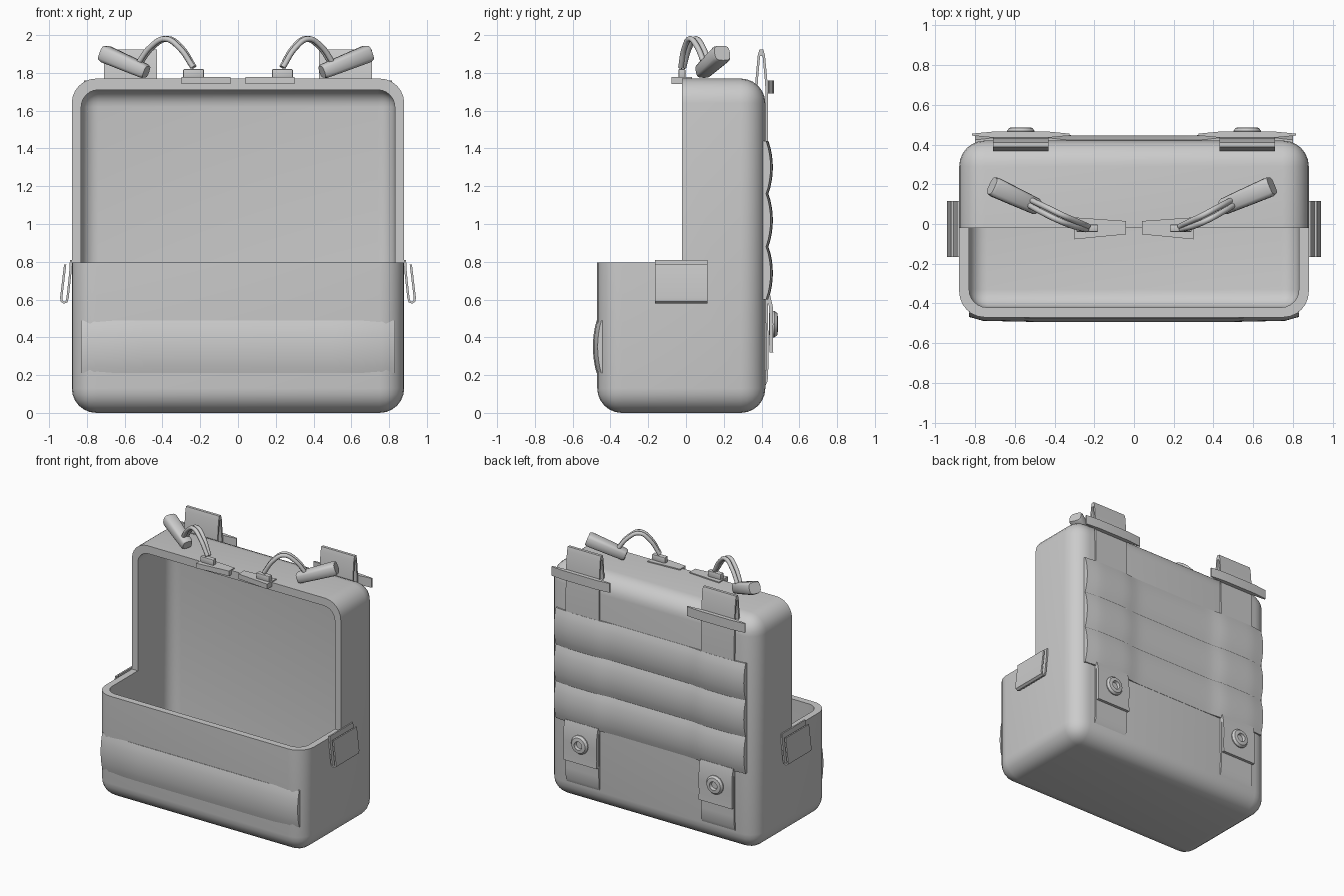
import bpy, bmesh, math
from mathutils import Vector

if "Cube" in bpy.data.objects:
    bpy.data.objects.remove(bpy.data.objects["Cube"])


def finish(name, bm, angle=35):
    bmesh.ops.recalc_face_normals(bm, faces=bm.faces)
    me = bpy.data.meshes.new(name)
    bm.to_mesh(me)
    bm.free()
    ob = bpy.data.objects.new(name, me)
    bpy.context.collection.objects.link(ob)
    smooth(ob, angle)
    return ob


def smooth(ob, angle=35):
    bpy.ops.object.select_all(action='DESELECT')
    ob.select_set(True)
    bpy.context.view_layer.objects.active = ob
    bpy.ops.object.shade_smooth_by_angle(angle=math.radians(angle))


def box(name, lo, hi, bevel=0.0, seg=2):
    bm = bmesh.new()
    bmesh.ops.create_cube(bm, size=1)
    for v in bm.verts:
        v.co = [(a + b) / 2 + c * (b - a) for a, b, c in zip(lo, hi, v.co)]
    if bevel:
        bmesh.ops.bevel(bm, geom=bm.edges[:], offset=bevel, segments=seg,
                        profile=0.5, affect='EDGES')
    return finish(name, bm)


def loft(name, rings, angle=35):
    """Skin a list of closed rings and cap both ends."""
    bm = bmesh.new()
    rs = [[bm.verts.new(p) for p in r] for r in rings]
    n = len(rs[0])
    for a, b in zip(rs, rs[1:]):
        for i in range(n):
            bm.faces.new((a[i], a[(i + 1) % n], b[(i + 1) % n], b[i]))
    bm.faces.new(rs[0])
    bm.faces.new(rs[-1][::-1])
    return finish(name, bm, angle)


def ribbon_outline(path, t):
    """Thicken an open 2D path into a closed outline."""
    left, right = [], []
    for i, p in enumerate(path):
        a, b = Vector(path[max(i - 1, 0)]), Vector(path[min(i + 1, len(path) - 1)])
        d = (b - a).normalized()
        n = Vector((-d.y, d.x)) * t / 2
        left.append(Vector(p) + n)
        right.append(Vector(p) - n)
    return left + right[::-1]


def pad(name, xs, z0, z1, edge, mid, back, shift):
    """Puffed band: arched section in z, swept along x; shift(x) moves it in y."""
    rings = []
    for x in xs:
        ring = []
        for i in range(9):
            u = i / 8
            y = edge + (mid - edge) * math.sin(math.pi * u) ** 0.8 + shift(x)
            ring.append((x, y, z0 + (z1 - z0) * u))
        ring += [(x, back, z1), (x, back, z0)]
        rings.append(ring)
    return loft(name, rings, 40)


# Hollow pouch shell with tall back and low open front
body = box("pouch_body", (-0.88, -0.47, 0), (0.88, 0.42, 1.77), 0.13, 6)
inner = box("cavity_cutter", (-0.83, -0.42, 0.05), (0.83, 0.37, 1.71), 0.09, 6)
front = box("opening_cutter", (-1.2, -1, 0.795), (1.2, -0.02, 2.5))
bpy.context.view_layer.objects.active = body
for cutter in (inner, front):
    m = body.modifiers.new("cut", 'BOOLEAN')
    m.operation = 'DIFFERENCE'
    m.solver = 'EXACT'
    m.object = cutter
    bpy.ops.object.select_all(action='DESELECT')
    bpy.context.view_layer.objects.active = body
    body.select_set(True)
    bpy.ops.object.modifier_apply(modifier=m.name)
    bpy.data.objects.remove(cutter)
smooth(body, 35)

# Front puffed band, bending round the corners at its ends
xs = [-0.83, -0.80, -0.76, -0.5, 0, 0.5, 0.76, 0.80, 0.83]
pad("front_band", xs, 0.21, 0.49, -0.473, -0.493, -0.42,
    lambda x: max(0, abs(x) - 0.74) * 0.28)

# Three padded bands across the back, raised where they cross the straps
xs = [i * 0.8 / 20 for i in range(-20, 21)]
for k in range(3):
    z = 0.60 + 0.28 * k
    pad(f"back_band_{k + 1}", xs, z, z + 0.28, 0.436, 0.460, 0.40,
        lambda x: -0.014 / (1 + math.exp(-(abs(abs(x) - 0.57) - 0.18) * 40)))

# Top view outline of the strap bar: thin ends
bar_outline = [(-0.245, 0.445), (-0.14, 0.435), (0.14, 0.435), (0.245, 0.445),
               (0.245, 0.455), (0.14, 0.465), (-0.14, 0.465), (-0.245, 0.455)]

for s, side in ((-1, "left"), (1, "right")):
    cx = 0.57 * s
    # Vertical back strap with a loop above the pouch
    path = [(0.372, 1.70), (0.374, 1.76), (0.386, 1.89), (0.394, 1.92), (0.404, 1.92),
            (0.412, 1.89), (0.426, 1.74), (0.428, 1.45), (0.428, 0.60),
            (0.430, 0.25), (0.426, 0.17), (0.412, 0.14)]
    o = ribbon_outline(path, 0.013)
    loft(f"back_strap_{side}", [[(cx + d, p.x, p.y) for p in o] for d in (-0.14, 0.14)])

    # Horizontal bar on the strap
    loft(f"strap_bar_{side}", [[(cx + x, y, z) for x, y in bar_outline]
                               for z in (1.69, 1.76)])

    # Snap tab hanging below the bands
    path = [(0.436, 0.62), (0.450, 0.56), (0.452, 0.47), (0.450, 0.38), (0.452, 0.32)]
    o = ribbon_outline(path, 0.02)
    loft(f"snap_tab_{side}", [[(cx + d, p.x, p.y) for p in o] for d in (-0.14, 0.14)])

    # Round snap button with recessed centre
    prof = [(0.07, 0.44), (0.07, 0.468), (0.058, 0.484), (0.032, 0.487), (0.026, 0.468)]
    loft(f"snap_button_{side}",
         [[(cx + r * math.cos(a * math.pi / 10), y, 0.47 + r * math.sin(a * math.pi / 10))
           for a in range(20)] for r, y in prof])

    # Folded clip on the pouch side, open at the top
    path = [(0.884, 0.81), (0.888, 0.74), (0.902, 0.61), (0.908, 0.588), (0.922, 0.584),
            (0.934, 0.592), (0.936, 0.61), (0.915, 0.785)]
    o = ribbon_outline(path, 0.012)
    loft(f"side_clip_{side}", [[(s * p.x, y, p.y) for p in o] for y in (-0.165, 0.115)])

    # Zip slider: wedge plate and raised block
    plate = [(0.04, -0.052), (0.30, -0.077), (0.30, 0.033), (0.04, 0.015)]
    loft(f"zip_slider_{side}", [[(s * x, y, z) for x, y in plate] for z in (1.74, 1.778)])
    x0, x1 = sorted((0.18 * s, 0.29 * s))
    box(f"zip_block_{side}", (x0, -0.04, 1.77), (x1, -0.003, 1.82), 0.006)

    # Double cord arching from the slider to the grip
    off = 0.02 if s < 0 else 0.0
    across = Vector((-0.42 * s, 0.9, 0))
    for k, w in enumerate((-1, 1)):
        cu = bpy.data.curves.new(f"pull_cord_{side}_{k + 1}", 'CURVE')
        cu.dimensions = '3D'
        cu.bevel_depth = 0.015
        cu.bevel_resolution = 2
        cu.resolution_u = 5
        cu.use_fill_caps = True
        sp = cu.splines.new('BEZIER')
        pts = [(0.235, -0.02, 1.83, 0.5), (0.30, 0.005, 1.935, 0.9), (0.365, 0.035, 1.98, 1),
               (0.43, 0.07, 1.945, 1), (0.51, 0.115, 1.83, 0.8)]
        sp.bezier_points.add(len(pts) - 1)
        for bp, (x, y, z, f) in zip(sp.bezier_points, pts):
            bp.co = Vector((s * (x + off * (x - 0.235) / 0.2), y, z)) + across * 0.016 * w * f
            bp.handle_left_type = bp.handle_right_type = 'AUTO'
        bpy.context.collection.objects.link(bpy.data.objects.new(cu.name, cu))

    # Grip: soft rounded block widening to its outer end
    a = Vector((s * (0.445 + 2 * off), 0.085, 1.805))
    b = Vector((s * (0.695 + off), 0.192, 1.905))
    d = (b - a).normalized()
    u = d.cross(Vector((0, 0, 1))).normalized()
    v = u.cross(d)
    rings = []
    for t, k in ((0, 0.75), (0.05, 0.9), (0.5, 1), (0.94, 1.08), (1, 0.95)):
        ring = []
        for i in range(16):
            q = i * math.pi / 8
            c, n = math.cos(q), math.sin(q)
            c, n = (math.copysign(abs(e) ** 0.6, e) for e in (c, n))
            ring.append(a.lerp(b, t) + u * 0.047 * k * c + v * 0.043 * k * n)
        rings.append(ring)
    loft(f"pull_grip_{side}", rings, 50)
